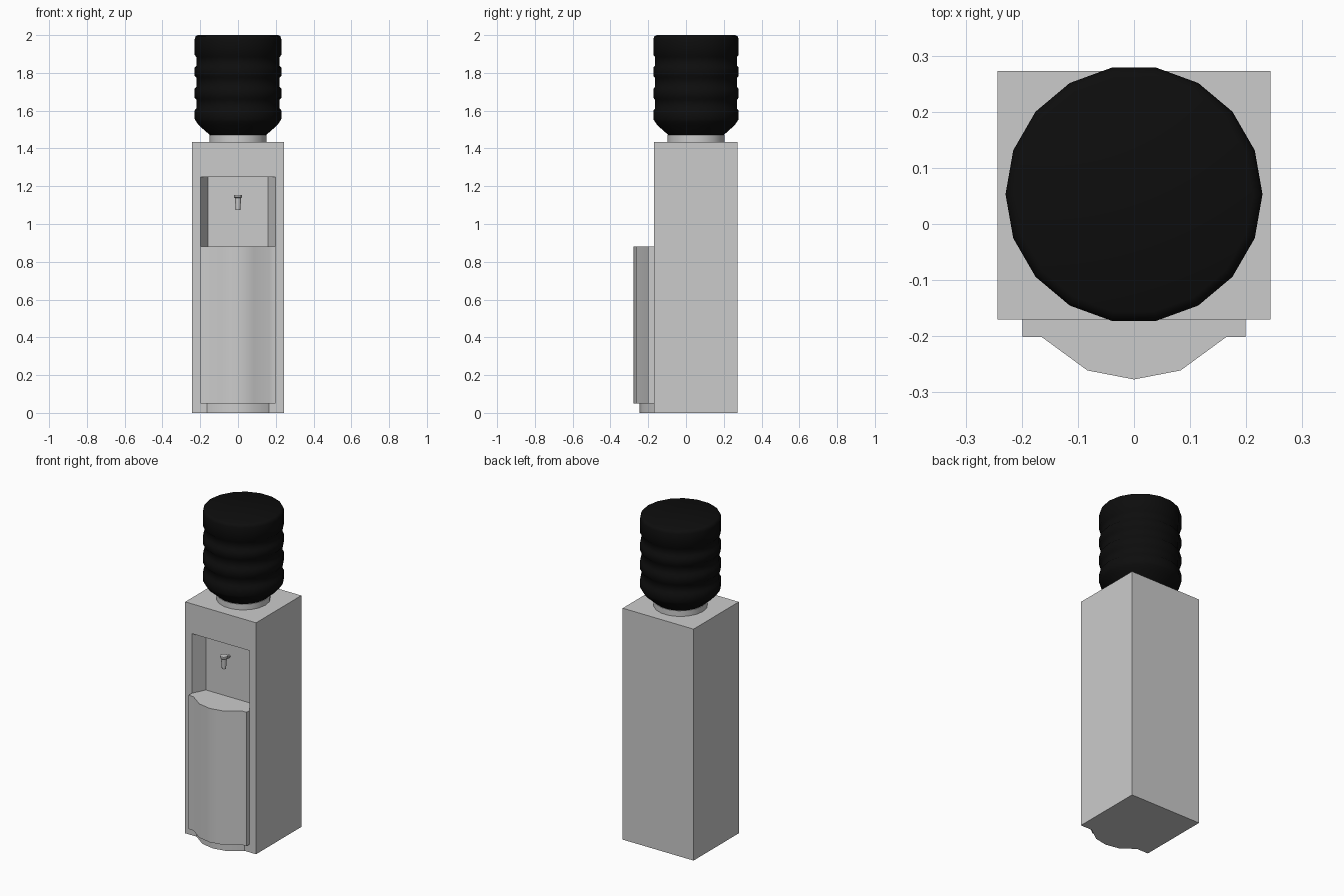
import bpy, bmesh, math

if "Cube" in bpy.data.objects:
    bpy.data.objects.remove(bpy.data.objects["Cube"])


def make_object(name, bm, smooth=None):
    bmesh.ops.recalc_face_normals(bm, faces=bm.faces)
    mesh = bpy.data.meshes.new(name)
    bm.to_mesh(mesh)
    bm.free()
    obj = bpy.data.objects.new(name, mesh)
    bpy.context.collection.objects.link(obj)
    bpy.ops.object.select_all(action='DESELECT')
    obj.select_set(True)
    bpy.context.view_layer.objects.active = obj
    if smooth:
        bpy.ops.object.shade_smooth_by_angle(angle=math.radians(smooth))
    return obj


def prism(name, outline, z0, z1, smooth=None):
    """Extrude an xy outline from z0 to z1."""
    bm = bmesh.new()
    low = [bm.verts.new((x, y, z0)) for x, y in outline]
    high = [bm.verts.new((x, y, z1)) for x, y in outline]
    bm.faces.new(low)
    bm.faces.new(high)
    n = len(outline)
    for i in range(n):
        j = (i + 1) % n
        bm.faces.new((low[i], low[j], high[j], high[i]))
    return make_object(name, bm, smooth)


def lathe(name, profile, sides, cy, smooth=30):
    """Revolve (radius, z) points around a vertical axis at y = cy, capped."""
    bm = bmesh.new()
    rings = []
    for r, z in profile:
        rings.append([bm.verts.new((r * math.cos(2 * math.pi * i / sides),
                                    cy + r * math.sin(2 * math.pi * i / sides), z))
                      for i in range(sides)])
    for a, b in zip(rings, rings[1:]):
        for i in range(sides):
            j = (i + 1) % sides
            bm.faces.new((a[i], a[j], b[j], b[i]))
    bm.faces.new(rings[0])
    bm.faces.new(rings[-1])
    return make_object(name, bm, smooth)


def mirrored(half):
    """Complete a left half outline (ending on x = 0) to the right side."""
    return half + [(-x, y) for x, y in reversed(half) if x != 0]


FRONT, BACK, CY = -0.17, 0.273, 0.053

# cabinet with a recess that narrows towards its back wall
cabinet = prism("cabinet", mirrored([(-0.243, BACK), (-0.243, FRONT)]), 0, 1.435)
recess_back = FRONT + 0.082
slope = 0.04 / 0.082
cutter = prism("recess_cutter",
               mirrored([(-0.158, recess_back), (-0.198 - 0.05 * slope, FRONT - 0.05)]),
               0.88, 1.25)
cutter.hide_render = True
mod = cabinet.modifiers.new("recess", 'BOOLEAN')
mod.operation = 'DIFFERENCE'
mod.solver = 'EXACT'
mod.object = cutter
bpy.context.view_layer.objects.active = cabinet
bpy.ops.object.modifier_apply(modifier=mod.name)
bpy.data.objects.remove(cutter)

# bowed front panel and the plinth below it, set back from the panel
bow = [(-0.165, -0.201), (-0.083, -0.261), (0, -0.277)]
prism("front_panel", mirrored([(-0.199, FRONT), (-0.199, -0.201)] + bow), 0.05, 0.88, 40)
prism("plinth", mirrored([(x, y + 0.031) for x, y in bow]), 0, 0.05, 40)

# collar that holds the bottle
lathe("bottle_collar", [(0.152, 1.43), (0.152, 1.47)], 18, CY)

# ribbed bottle
R, G = 0.229, 0.220
profile = [(0.143, 1.465), (0.15, 1.472), (0.208, 1.523), (0.222, 1.543), (R, 1.555)]
for rib_top, next_rib in ((1.608, 1.662), (1.722, 1.778), (1.834, 1.888)):
    profile += [(R, rib_top - 0.006), (G, rib_top + 0.004),
                (G, next_rib - 0.004), (R, next_rib + 0.006)]
profile += [(R, 1.98), (0.224, 1.994), (0.212, 2.0)]
bottle = lathe("water_bottle", profile, 18, CY, 50)
black = bpy.data.materials.new("black_bottle")
black.diffuse_color = (0.004, 0.004, 0.004, 1)
black.use_nodes = True
black.node_tree.nodes["Principled BSDF"].inputs["Base Color"].default_value = black.diffuse_color
bottle.data.materials.append(black)

# tap: tapered spout with a lip, and a pipe into the recess wall
TAP_Y = -0.138
lathe("tap_spout", [(0.012, 1.075), (0.017, 1.138), (0.022, 1.142), (0.022, 1.154)], 12, TAP_Y)
pipe = lathe("tap_pipe", [(0.009, 0), (0.009, recess_back - TAP_Y + 0.003)], 10, 0)
pipe.rotation_euler = (-math.pi / 2, 0, 0)
pipe.location = (0, TAP_Y, 1.132)
